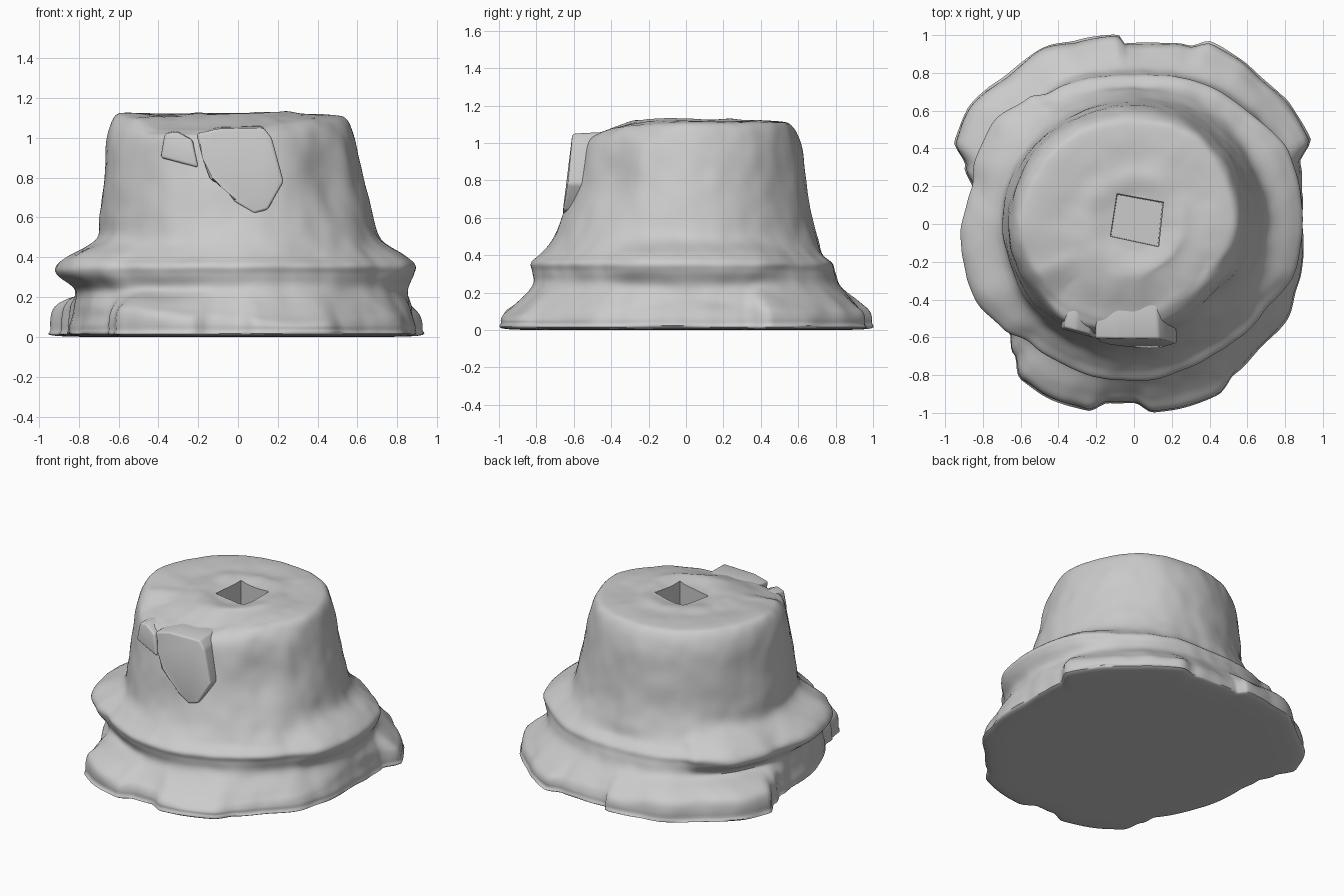
import bpy, bmesh, math
from mathutils import Vector, noise

if "Cube" in bpy.data.objects:
    bpy.data.objects.remove(bpy.data.objects["Cube"])

# Radius (or height) tables around the axis: degrees from +x, value
FOOT = [(0, .88), (10, .90), (20, .93), (26, 1.03), (37, 1.03), (49, 1.02), (57, 1.03), (67, 1.04),
        (73, .98), (82, .96), (93, .95), (95, 1.0), (107, 1.01), (117, 1.04), (130, 1.03), (139, 1.05),
        (145, 1.06), (155, 1.04), (161, .94), (168, .87), (178, .84), (200, .85), (221, .87), (227, .93),
        (234, 1.01), (244, 1.02), (256, 1.01), (262, .95), (270, .94), (276, .995), (286, 1.0),
        (296, 1.0), (304, .95), (316, .93), (328, .95), (339, .92)]
FOOT_H = [(0, .15), (60, .13), (100, .14), (115, .17), (158, .18), (175, .14), (215, .14),
          (235, .17), (260, .14), (290, .11), (330, .13)]
GROOVE = [(0, .85), (45, .88), (90, .83), (115, .85), (135, .83), (180, .82), (210, .82), (235, .81),
          (270, .82), (315, .81)]
FLANGE = [(0, .89), (25, .90), (45, .85), (90, .79), (122, .82), (130, .87), (145, .92), (158, .91),
          (167, .88), (185, .92), (205, .93), (218, .89), (229, .84), (270, .83), (300, .81), (326, .83),
          (345, .89)]
NECK = [(0, .72), (90, .705), (140, .72), (180, .71), (270, .71), (315, .71)]
MID = [(0, .67), (90, .665), (180, .69), (230, .68), (270, .66), (315, .65)]
UPPER = [(0, .635), (90, .64), (180, .675), (225, .665), (270, .62), (290, .60), (318, .57), (340, .61)]
SHOULDER = [(0, .59), (90, .615), (180, .655), (225, .63), (270, .575), (290, .555), (312, .54),
            (340, .57)]
RIM = [(0, .55), (45, .57), (90, .56), (135, .585), (180, .62), (215, .585), (245, .55), (270, .53),
       (300, .48), (325, .50)]
RIM_Z = [(0, 1.09), (90, 1.09), (180, 1.10), (205, 1.08), (225, 1.03), (275, 1.03), (300, 1.06),
         (330, 1.08)]


def around(table, deg):
    """Smooth periodic lookup."""
    pts = table + [(table[0][0] + 360, table[0][1])]
    for (a, u), (b, v) in zip(pts, pts[1:]):
        if a <= deg <= b:
            t = (deg - a) / (b - a)
            return u + (v - u) * t * t * (3 - 2 * t)


def catmull(p, steps):
    out = []
    for i in range(1, len(p) - 2):
        a, b, c, d = p[i - 1:i + 3]
        for s in range(steps):
            t = s / steps
            out.append(0.5 * (2 * b + (c - a) * t + (2 * a - 5 * b + 4 * c - d) * t * t
                              + (3 * b - a - 3 * c + d) * t ** 3))
    return out + [p[-2]]


def profile(deg):
    g = lambda t: around(t, deg)
    foot, fh, fl, gr, rim, rz = g(FOOT), g(FOOT_H), g(FLANGE), g(GROOVE), g(RIM), g(RIM_Z)
    under = fl - .01 + .5 * max(0, gr - fl)
    pts = [(.3, 0), (foot * .6, 0), (foot - .03, .005), (foot, .04), (foot - .012, fh - .04),
           (min(gr * .4 + foot * .6, foot - .02), fh + .01), (gr, .235), (under, .31),
           (fl - .003, .36), (fl - .06, .41), (g(NECK), .49), (g(MID), .62), (g(UPPER), .80),
           (g(SHOULDER), .985), (rim, rz), (rim - .07, rz + .025), (rim * .6, 1.115),
           (.24, 1.125), (.13, 1.105), (.04, 1.10)]
    return catmull([Vector(p) for p in pts], 5)


def mesh_object(name, bm):
    bmesh.ops.recalc_face_normals(bm, faces=bm.faces)
    me = bpy.data.meshes.new(name)
    bm.to_mesh(me)
    bm.free()
    ob = bpy.data.objects.new(name, me)
    bpy.context.collection.objects.link(ob)
    return ob


def prism(name, lower, upper, bevel=0.0):
    """Solid between two matching outlines."""
    bm = bmesh.new()
    a = [bm.verts.new(p) for p in lower]
    b = [bm.verts.new(p) for p in upper]
    n = len(a)
    bm.faces.new(a)
    bm.faces.new(b[::-1])
    for i in range(n):
        bm.faces.new((a[i], b[i], b[(i + 1) % n], a[(i + 1) % n]))
    if bevel:
        bmesh.ops.bevel(bm, geom=bm.edges[:], offset=bevel, segments=3, profile=.5, affect='EDGES')
    return mesh_object(name, bm)


def smooth(ob, deg):
    bpy.ops.object.select_all(action='DESELECT')
    ob.select_set(True)
    bpy.context.view_layer.objects.active = ob
    bpy.ops.object.shade_smooth_by_angle(angle=math.radians(deg))


# Weathered stone body: one swept skin with worn foot, flange and drum
N = 240
bm = bmesh.new()
cols = []
for i in range(N):
    deg = 360 * i / N
    c, s = math.cos(math.radians(deg)), math.sin(math.radians(deg))
    col = []
    for r, z in profile(deg):
        p = Vector((r * c, r * s, z))
        if z > .02:
            wear = .012 * noise.noise(p * 4) + .005 * noise.noise(p * 10)
            if r > .45:
                p += Vector((c, s, .3)) * wear
            else:
                p.z += wear
        p.z = max(p.z, 0)
        col.append(bm.verts.new(p))
    cols.append(col)
for i in range(N):
    a, b = cols[i], cols[(i + 1) % N]
    for j in range(len(a) - 1):
        bm.faces.new((a[j], b[j], b[j + 1], a[j + 1]))
bm.faces.new([c[0] for c in cols])
bm.faces.new([c[-1] for c in cols])
body = mesh_object("stone_base", bm)

# Square socket in the top
quad = [(-.09, .16), (.155, .115), (.13, -.12), (-.125, -.065)]
cutter = prism("socket_cutter", [(x * .97, y * .97, .93) for x, y in quad],
               [(x * 1.04, y * 1.04, 1.3) for x, y in quad])
cutter.hide_render = True
mod = body.modifiers.new("socket", 'BOOLEAN')
mod.operation, mod.solver, mod.object = 'DIFFERENCE', 'EXACT', cutter
bpy.context.view_layer.objects.active = body
bpy.ops.object.modifier_apply(modifier=mod.name)
bpy.data.objects.remove(cutter)
smooth(body, 60)

# Raised remnants of the old surface on the front
remnants = {
    "front_patch": (-.61, [(-.21, 1.02), (-.1, 1.045), (.13, 1.05), (.17, 1.0), (.23, .78), (.15, .64),
                           (.08, .62), (-.02, .68), (-.06, .75), (-.14, .79), (-.18, .9)]),
    "front_left_patch": (-.59, [(-.39, .90), (-.37, 1.02), (-.31, 1.03), (-.23, .99), (-.2, .85)]),
}
for name, (y, outline) in remnants.items():
    face = [(x, y - .12 * (1.04 - z) + .6 * max(0, abs(x) - .1) ** 2, z) for x, z in outline]
    back = [(x * .95, -.42, z + (.01 if z > 1 else 0)) for x, z in outline]
    smooth(prism(name, face, back, .014), 40)
